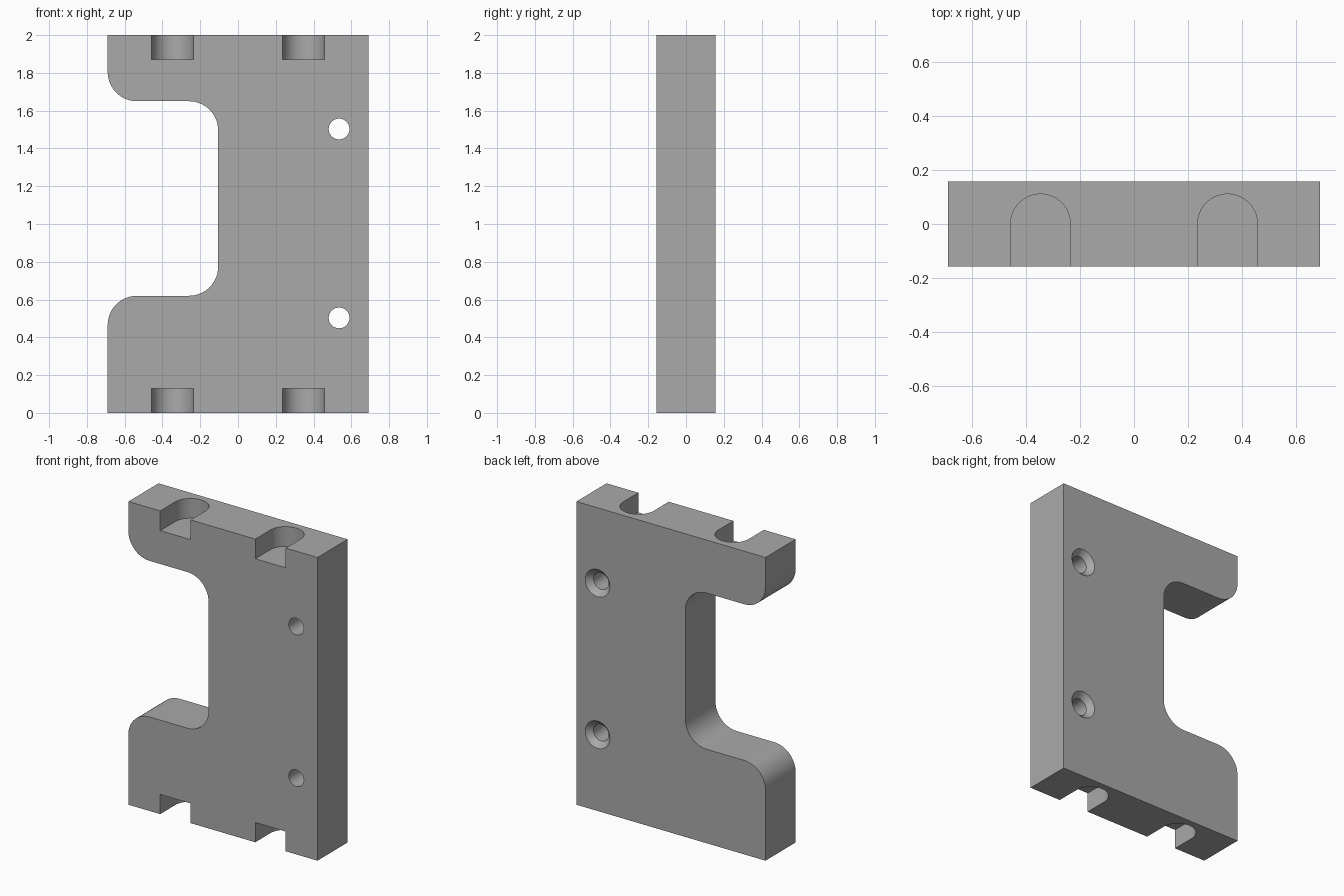
import bpy, bmesh, math
from mathutils import Vector

cube = bpy.data.objects.get("Cube")
if cube:
    bpy.data.objects.remove(cube, do_unlink=True)

W, D = 0.69, 0.157          # half width, half thickness

grey = bpy.data.materials.new("plain grey")
grey.use_nodes = True
colour = (0.4, 0.4, 0.4, 1)
grey.diffuse_color = colour
grey.node_tree.nodes["Principled BSDF"].inputs["Base Color"].default_value = colour


def arc(cx, cy, r, start, end, steps=16):
    """Points along a circular arc, angles in degrees."""
    angles = [math.radians(start + (end - start) * i / steps) for i in range(steps + 1)]
    return [(cx + r * math.cos(a), cy + r * math.sin(a)) for a in angles]


def new_object(name, bm):
    bmesh.ops.recalc_face_normals(bm, faces=bm.faces)
    mesh = bpy.data.meshes.new(name)
    bm.to_mesh(mesh)
    bm.free()
    mesh.materials.append(grey)
    obj = bpy.data.objects.new(name, mesh)
    bpy.context.collection.objects.link(obj)
    return obj


def extrude(name, points, offset):
    """Prism from a closed 3D outline."""
    bm = bmesh.new()
    face = bm.faces.new([bm.verts.new(p) for p in points])
    ext = bmesh.ops.extrude_face_region(bm, geom=[face])
    verts = [v for v in ext["geom"] if isinstance(v, bmesh.types.BMVert)]
    bmesh.ops.translate(bm, verts=verts, vec=Vector(offset))
    return new_object(name, bm)


def revolve_hole(name, x, z, profile, steps=40):
    """Solid of (radius, y) rings about an axis along y."""
    bm = bmesh.new()
    rings = []
    for r, y in profile:
        rings.append([bm.verts.new((x + r * math.cos(t), y, z + r * math.sin(t)))
                      for t in (math.tau * i / steps for i in range(steps))])
    for a, b in zip(rings, rings[1:]):
        for i in range(steps):
            j = (i + 1) % steps
            bm.faces.new((a[i], a[j], b[j], b[i]))
    bm.faces.new(rings[0])
    bm.faces.new(rings[-1])
    return new_object(name, bm)


# Plate outline with the rounded side opening
R, inner, low, high = 0.155, -0.105, 0.62, 1.65
outline = [(-W, 0), (W, 0), (W, 2), (-W, 2)]
outline += arc(-W + R, high + R, R, 180, 270)
outline += arc(inner - R, high - R, R, 90, 0)
outline += arc(inner - R, low + R, R, 0, -90)
outline += arc(-W + R, low - R, R, 90, 180)
plate = extrude("bracket_plate", [(x, -D, z) for x, z in outline], (0, 2 * D, 0))

# Round-ended pockets in the top and bottom edges
cutters = []
slot_r, depth, extra = 0.111, 0.13, 0.1
for x in (-0.347, 0.347):
    shape = [(x + slot_r, -D - extra)] + arc(x, 0, slot_r, 0, 180, 32) + [(x - slot_r, -D - extra)]
    for side, z in (("lower", -extra), ("upper", 2 - depth)):
        cutters.append(extrude(side + "_pocket_cutter", [(px, py, z) for px, py in shape],
                               (0, 0, depth + extra)))

# Screw holes, countersunk from the back
hole_r, sink_r, sink = 0.055, 0.09, 0.036
slope = (sink_r - hole_r) / sink
for z in (0.503, 1.503):
    cutters.append(revolve_hole("screw_hole_cutter", 0.535, z, [
        (hole_r, -D - extra), (hole_r, D - sink), (sink_r + slope * extra, D + extra)]))

for cutter in cutters:
    mod = plate.modifiers.new(cutter.name, "BOOLEAN")
    mod.operation = "DIFFERENCE"
    mod.solver = "EXACT"
    mod.object = cutter

# Bake the cuts, then remove the cutters
bpy.context.view_layer.update()
baked = bpy.data.meshes.new_from_object(plate.evaluated_get(bpy.context.evaluated_depsgraph_get()))
plate.modifiers.clear()
plate.data = baked
for cutter in cutters:
    bpy.data.objects.remove(cutter, do_unlink=True)

bpy.ops.object.select_all(action="DESELECT")
plate.select_set(True)
bpy.context.view_layer.objects.active = plate
bpy.ops.object.shade_smooth_by_angle(angle=math.radians(30))
